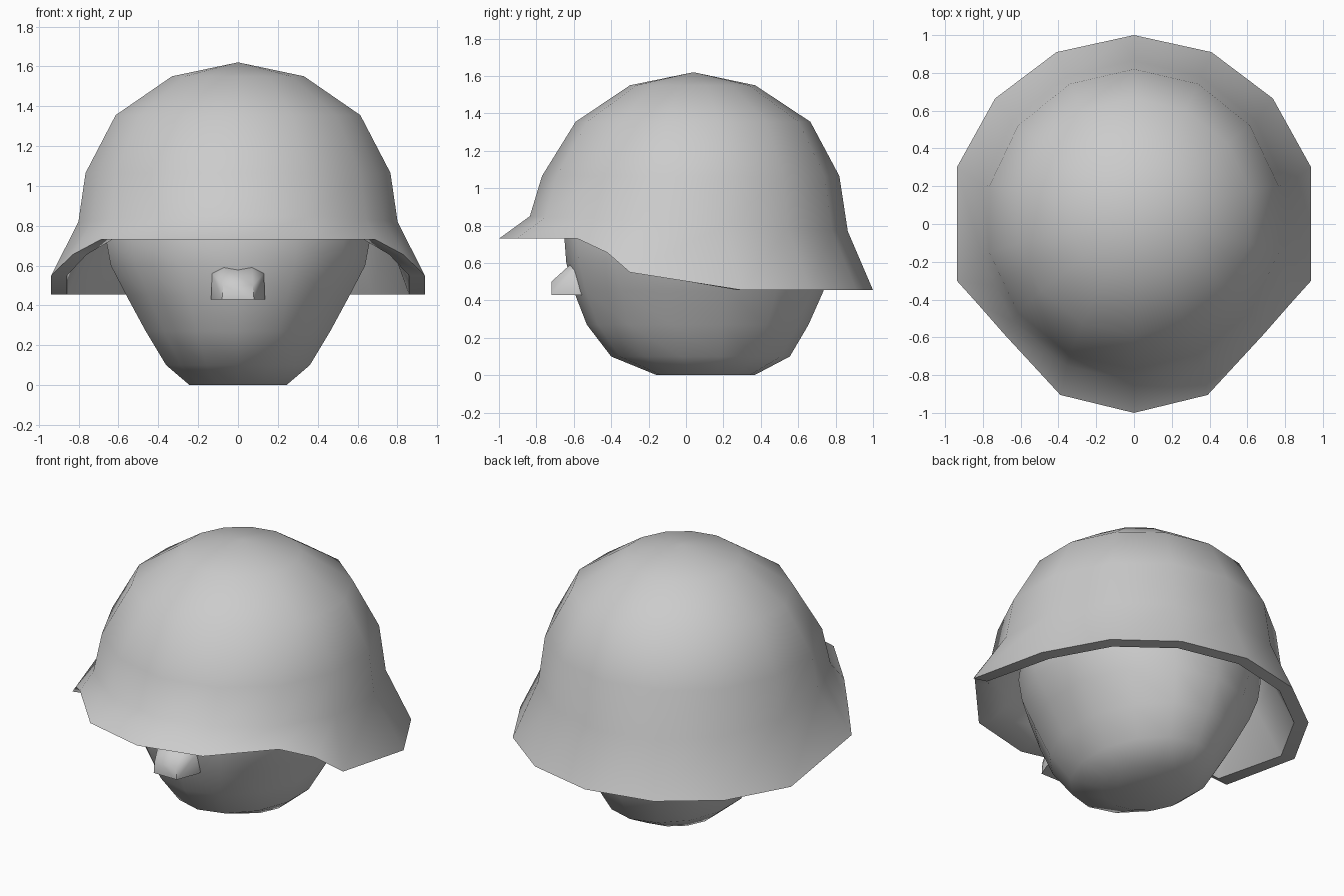
import bpy, bmesh, math

if "Cube" in bpy.data.objects:
    bpy.data.objects.remove(bpy.data.objects["Cube"])

SIDES = 14


def finish(bm, name, angle):
    bmesh.ops.recalc_face_normals(bm, faces=bm.faces)
    mesh = bpy.data.meshes.new(name)
    bm.to_mesh(mesh)
    bm.free()
    ob = bpy.data.objects.new(name, mesh)
    bpy.context.collection.objects.link(ob)
    bpy.ops.object.select_all(action='DESELECT')
    ob.select_set(True)
    bpy.context.view_layer.objects.active = ob
    bpy.ops.object.shade_smooth_by_angle(angle=math.radians(angle))
    return ob


def half_ring(y_front, y_back, rx, z_back, z_front):
    """Half ellipse from back to front, on the +x side."""
    cy, ry = (y_front + y_back) / 2, (y_back - y_front) / 2
    pts = []
    for i in range(SIDES // 2 + 1):
        a = 2 * math.pi * i / SIDES
        t = (1 - math.cos(a)) / 2
        pts.append((rx * math.sin(a), cy + ry * math.cos(a), z_back + (z_front - z_back) * t))
    return pts


def mirrored(half):
    return half + [(-x, y, z) for x, y, z in reversed(half[1:-1])]


def skin(bm, rings):
    """Bridge consecutive closed rings with quads."""
    loops = [[bm.verts.new(p) for p in r] for r in rings]
    for a, b in zip(loops, loops[1:]):
        n = len(a)
        for i in range(n):
            j = (i + 1) % n
            bm.faces.new((a[i], a[j], b[j], b[i]))
    return loops


def fan(bm, loop, apex):
    v = bm.verts.new(apex)
    for i in range(len(loop)):
        bm.faces.new((loop[i - 1], loop[i], v))


# Helmet: dome rings (front y, back y, x radius, back z, front z)
dome = [(-0.30, 0.37, 0.34, 1.55, 1.55),
        (-0.59, 0.665, 0.63, 1.355, 1.355),
        (-0.77, 0.82, 0.785, 1.065, 1.065),
        (-0.835, 0.865, 0.822, 0.77, 0.85)]
halves = []
for spec in dome:
    h = half_ring(*spec)
    # extra column where the rim steps up toward the brim
    h.insert(5, tuple(0.55 * a + 0.45 * b for a, b in zip(h[4], h[5])))
    halves.append(h)

# Rim outline from the low neck guard to the raised brim
rim = [(0, 1, 0.455), (0.41, 0.91, 0.455), (0.735, 0.665, 0.455),
       (0.938, 0.30, 0.455), (0.938, -0.30, 0.55), (0.83, -0.42, 0.655),
       (0.69, -0.58, 0.73), (0.39, -0.905, 0.73), (0, -1, 0.73)]
lip = [(x * 0.915, y * 0.92, z) for x, y, z in rim]
inner = [[(x * 0.93, y * 0.93, z - 0.05) for x, y, z in h] for h in reversed(halves)]

bm = bmesh.new()
loops = skin(bm, [mirrored(h) for h in halves + [rim, lip] + inner])
fan(bm, loops[0], (0, 0.04, 1.62))
fan(bm, loops[-1], (0, 0.04, 1.56))
finish(bm, "helmet_shell", 60)

# Head: tapered rings from the chin up into the helmet
head = [(-0.155, 0.365, 0.25, 0.0),
        (-0.40, 0.555, 0.37, 0.10),
        (-0.53, 0.655, 0.475, 0.27),
        (-0.60, 0.735, 0.575, 0.45),
        (-0.64, 0.745, 0.655, 0.60),
        (-0.65, 0.75, 0.68, 0.73),
        (-0.62, 0.71, 0.64, 1.00),
        (-0.42, 0.50, 0.43, 1.30)]
bm = bmesh.new()
loops = skin(bm, [mirrored(half_ring(f, b, rx, z, z)) for f, b, rx, z in head])
bm.faces.new(loops[0])
fan(bm, loops[-1], (0, 0.04, 1.42))
finish(bm, "head", 60)

# Nose: small wedge on the face
bm = bmesh.new()
for s in (-1, 1):
    for x, y, z in [(0.07, -0.62, 0.59), (0.075, -0.72, 0.50), (0.08, -0.72, 0.43),
                    (0.135, -0.58, 0.43), (0.13, -0.60, 0.56), (0.12, -0.50, 0.43),
                    (0.12, -0.50, 0.57)]:
        bm.verts.new((s * x, y, z))
bmesh.ops.convex_hull(bm, input=bm.verts)
finish(bm, "nose", 60)
